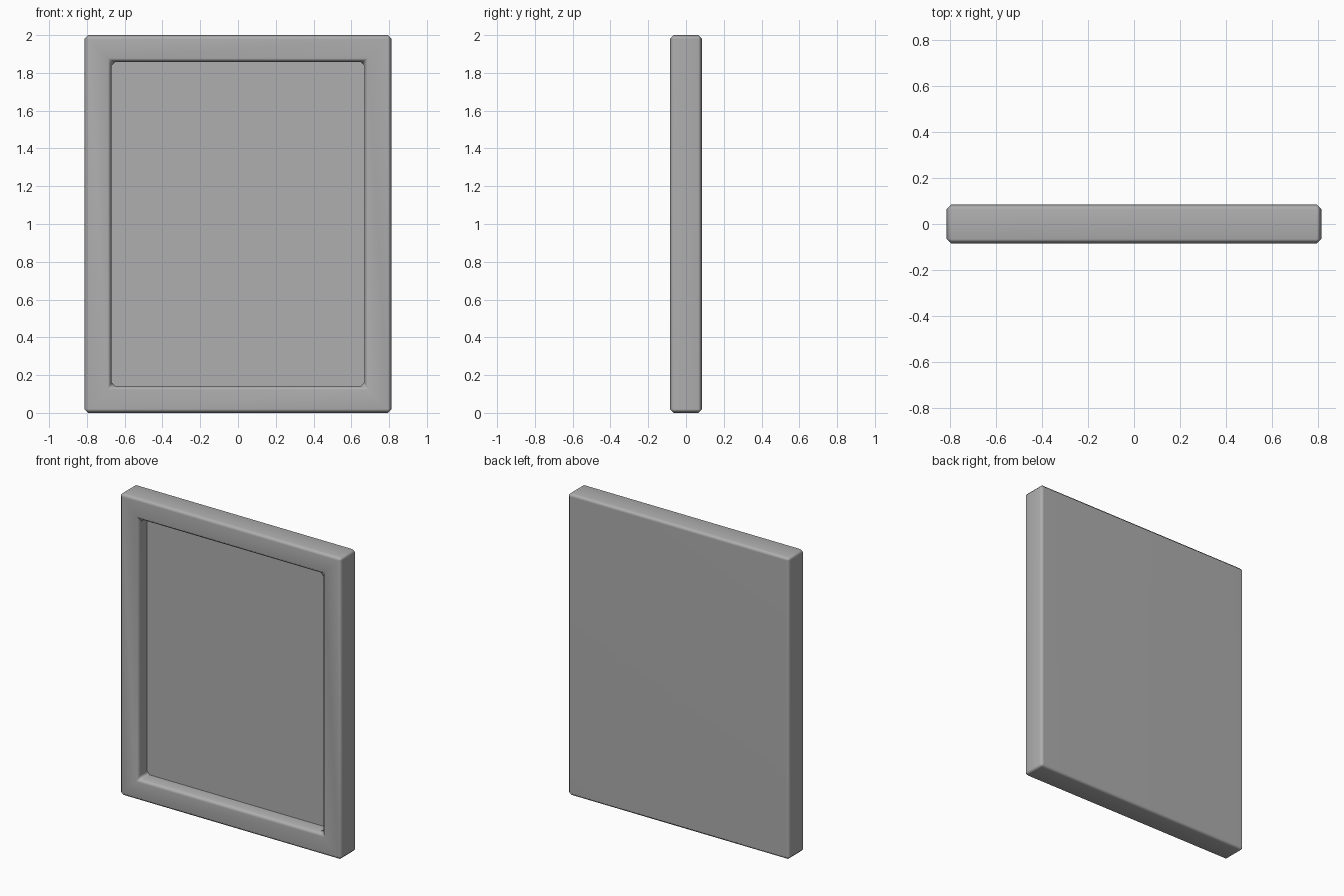
import bpy
import bmesh
from mathutils import Matrix

WIDTH, DEPTH, HEIGHT = 1.625, 0.17, 2.0
BORDER, RECESS, BEVEL = 0.1425, 0.092, 0.02

cube = bpy.data.objects.get("Cube")
if cube:
    bpy.data.objects.remove(cube, do_unlink=True)

# One mid grey for the whole model
grey = bpy.data.materials.new("mid_grey")
grey.use_nodes = True
colour = (0.425, 0.425, 0.425, 1)
grey.diffuse_color = colour
grey.node_tree.nodes["Principled BSDF"].inputs["Base Color"].default_value = colour

# Solid slab standing on the ground
bm = bmesh.new()
bmesh.ops.create_cube(bm, size=1)
bmesh.ops.transform(
    bm, verts=bm.verts,
    matrix=Matrix.Translation((0, 0, HEIGHT / 2)) @ Matrix.Diagonal((WIDTH, DEPTH, HEIGHT, 1)))

# Recessed front panel inside a raised border
bm.normal_update()
panel = min(bm.faces, key=lambda f: f.normal.y)
bmesh.ops.inset_region(bm, faces=[panel], thickness=BORDER, use_even_offset=True)
bmesh.ops.inset_region(bm, faces=[panel], thickness=0, use_even_offset=True)
bmesh.ops.translate(bm, verts=panel.verts, vec=(0, RECESS, 0))
bm.normal_update()

# Chamfer the outer edges, the opening rim and the recess corners
edges = [e for e in bm.edges
         if panel not in e.link_faces and e.calc_face_angle(0) > 0.5]
bmesh.ops.bevel(bm, geom=edges, offset=BEVEL, segments=1,
                affect='EDGES', clamp_overlap=True)
bmesh.ops.recalc_face_normals(bm, faces=bm.faces)

# Soft shading on the frame, crisp outline around the panel
panel_y = -DEPTH / 2 + RECESS
for face in bm.faces:
    face.smooth = True
    if all(abs(v.co.y - panel_y) < 0.001 for v in face.verts):
        for edge in face.edges:
            edge.smooth = False

mesh = bpy.data.meshes.new("framed_panel")
bm.to_mesh(mesh)
bm.free()
mesh.materials.append(grey)
framed_panel = bpy.data.objects.new("framed_panel", mesh)
bpy.context.collection.objects.link(framed_panel)

# Large faces keep flat shading while the chamfers blend between them
normals = framed_panel.modifiers.new("face_weighting", 'WEIGHTED_NORMAL')
normals.keep_sharp = True
